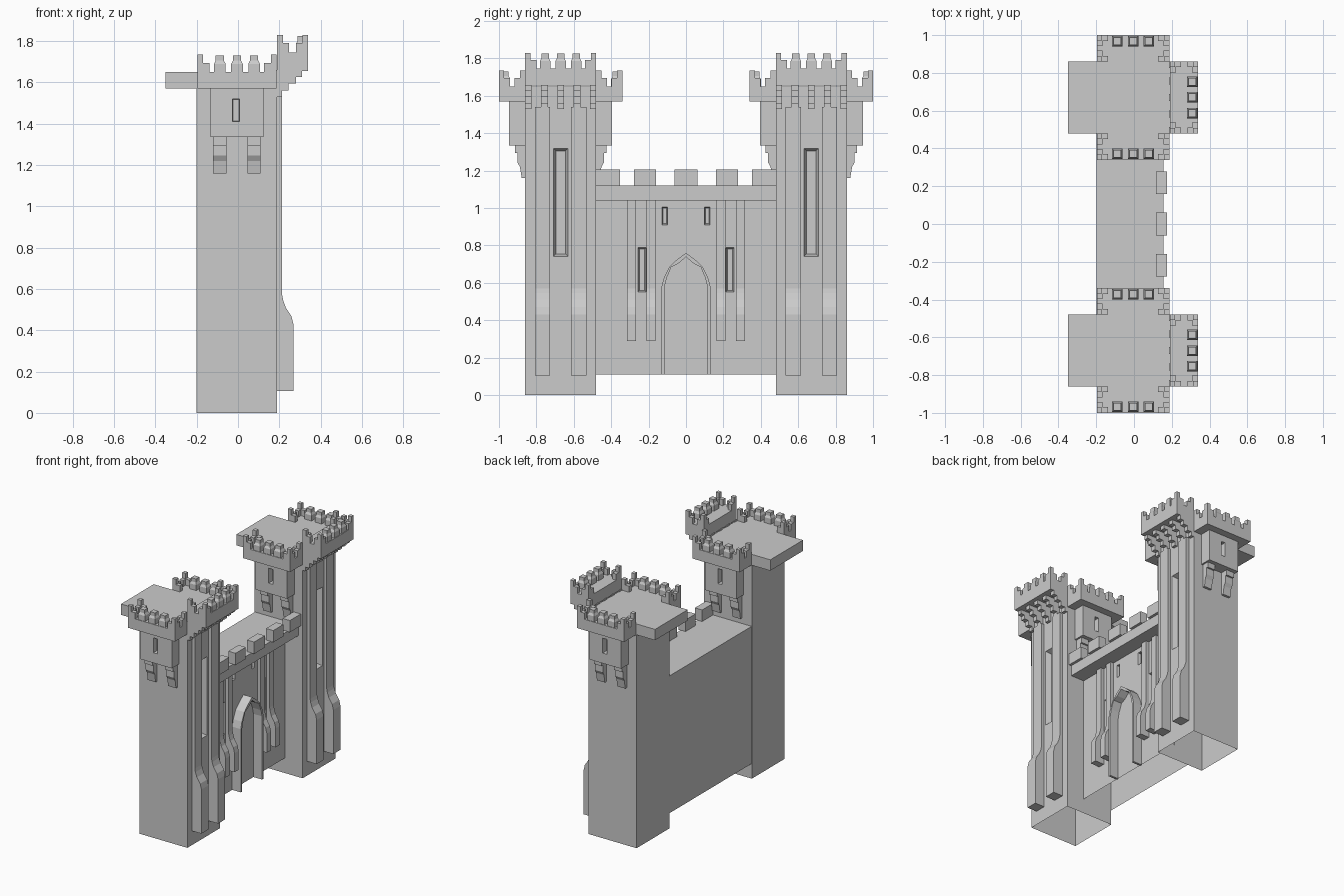
import bpy, bmesh
from math import pi
from mathutils import Matrix, Vector

if "Cube" in bpy.data.objects:
    bpy.data.objects.remove(bpy.data.objects["Cube"])

# Local frame of a wall face: u along the face, v outward, z up
def frame(x, y, angle):
    return Matrix.Translation((x, y, 0)) @ Matrix.Rotation(angle, 4, 'Z')

IDENT = Matrix.Identity(4)
EAST, NORTH, SOUTH = -pi / 2, 0.0, pi


def loft(bm, M, ring_a, ring_b):
    a = [bm.verts.new(M @ Vector(p)) for p in ring_a]
    b = [bm.verts.new(M @ Vector(p)) for p in ring_b]
    bm.faces.new(a)
    bm.faces.new(b)
    for i in range(len(a)):
        j = (i + 1) % len(a)
        bm.faces.new((a[i], a[j], b[j], b[i]))


def box(bm, M, u0, u1, v0, v1, z0, z1, inset=0.0):
    i = inset
    loft(bm, M, [(u0, v0, z0), (u1, v0, z0), (u1, v1, z0), (u0, v1, z0)],
         [(u0 + i, v0 + i, z1), (u1 - i, v0 + i, z1), (u1 - i, v1 - i, z1), (u0 + i, v1 - i, z1)])


def prism(bm, M, u0, u1, profile):
    loft(bm, M, [(u0, v, z) for v, z in profile], [(u1, v, z) for v, z in profile])


def pocket(bm, M, half, z0, z1, depth, rim):
    def rect(v, r):
        return [(-half + r, v, z0 + r), (half - r, v, z0 + r), (half - r, v, z1 - r), (-half + r, v, z1 - r)]
    loft(bm, M, rect(0.002, 0), rect(-depth, rim))


def finish(bm, name):
    bmesh.ops.recalc_face_normals(bm, faces=bm.faces[:])
    me = bpy.data.meshes.new(name)
    bm.to_mesh(me)
    bm.free()
    ob = bpy.data.objects.new(name, me)
    bpy.context.collection.objects.link(ob)
    return ob


def carve(ob, cutter_bm):
    cutter = finish(cutter_bm, "cutter")
    cutter.hide_render = True
    mod = ob.modifiers.new("openings", 'BOOLEAN')
    mod.operation, mod.solver, mod.object = 'DIFFERENCE', 'EXACT', cutter
    bpy.context.view_layer.objects.active = ob
    bpy.ops.object.modifier_apply(modifier=mod.name)
    bpy.data.objects.remove(cutter)


def open_bottom(ob):
    bm = bmesh.new()
    bm.from_mesh(ob.data)
    low = min(v.co.z for v in bm.verts)
    bottom = [f for f in bm.faces if all(abs(v.co.z - low) < 1e-4 for v in f.verts)]
    bmesh.ops.delete(bm, geom=bottom, context='FACES_ONLY')
    bm.to_mesh(ob.data)
    bm.free()


# Projecting battlement: slab, three tapered merlons, four stepped corners
def crown(name, M, half, depth, z0, z1):
    bm = bmesh.new()
    box(bm, M, -half, half, 0, depth, z0, z1)
    for k in (-1, 0, 1):
        c, v = k * 0.083, depth - 0.032
        box(bm, M, c - .028, c + .028, v - .028, v + .028, z1, z1 + .04)
        box(bm, M, c - .028, c + .028, v - .028, v + .028, z1 + .04, z1 + .055, .008)
        box(bm, M, c - .02, c + .02, v - .02, v + .02, z1 + .055, z1 + .08)
    for s in (-1, 1):
        for v, d in ((0, 1), (depth, -1)):
            def corner(a, b, h):
                us, vs = sorted((s * half, s * (half - a))), sorted((v, v + d * b))
                box(bm, M, *us, *vs, z1, z1 + h)
            corner(.06, .03, .045)
            corner(.03, .058, .045)
            corner(.028, .028, .085)
    return finish(bm, name)


# Buttress with a flared foot
def buttress(name, M, u, half, foot, top, thin, thick):
    bm = bmesh.new()
    mid = (thin + thick) / 2
    prism(bm, M, u - half, u + half, [
        (-.005, foot), (thick, foot), (thick, .43), (thick - .01, .47),
        (mid - .01, .51), (thin + .005, .545), (thin, .57), (thin, top), (-.005, top)])
    return finish(bm, name)


CX, HALF = -0.005, 0.192
for side, cy in (("left", -0.67), ("right", 0.67)):
    # Tower shaft with tall front window
    bm = bmesh.new()
    box(bm, IDENT, CX - .195, .19, cy - .19, cy + .19, 0, 1.57)
    shaft = finish(bm, side + "_tower_shaft")
    front = frame(.19, cy, EAST)
    cut = bmesh.new()
    pocket(cut, front, .04, .74, 1.32, .04, .015)
    carve(shaft, cut)
    open_bottom(shaft)

    # Roof platform
    bm = bmesh.new()
    box(bm, IDENT, -.35, .19, cy - .19, cy + .19, 1.57, 1.65)
    finish(bm, side + "_roof_platform")

    # Front crown on rows of stepped corbels
    crown(side + "_front_crown", front, .19, .15, 1.655, 1.745)
    bm = bmesh.new()
    steps = [(-.005, 1.53), (.022, 1.53), (.022, 1.56), (.055, 1.56), (.055, 1.595),
             (.09, 1.595), (.09, 1.625), (.12, 1.625), (.12, 1.66), (-.005, 1.66)]
    for k in range(-2, 3):
        c = k * .087
        prism(bm, front, max(c - .018, -.19), min(c + .018, .19), steps)
    finish(bm, side + "_front_corbels")

    # Tower buttresses
    for k in (-1, 1):
        buttress(side + "_tower_buttress", front, k * .097, .041, .105, 1.54, .024, .078)

    # Side turrets with slit, crown and brackets
    for face, sgn, ang in (("outer_a", 1, NORTH), ("outer_b", -1, SOUTH)):
        M = frame(CX, cy + sgn * .19, ang)
        bm = bmesh.new()
        box(bm, M, -.128, .128, -.01, .085, 1.335, 1.575)
        turret = finish(bm, f"{side}_turret_{face}")
        cut = bmesh.new()
        bmM = M @ Matrix.Translation((0.005, .085, 0))
        pocket(cut, bmM, .017, 1.41, 1.52, .04, .002)
        carve(turret, cut)
        crown(f"{side}_turret_crown_{face}", M, HALF, .14, 1.57, 1.65)
        bm = bmesh.new()
        for k in (-1, 1):
            prism(bm, M, k * .083 - .032, k * .083 + .032, [
                (-.005, 1.16), (.018, 1.16), (.028, 1.22), (.042, 1.245),
                (.042, 1.295), (.055, 1.295), (.055, 1.34), (-.005, 1.34)])
        finish(bm, f"{side}_turret_brackets_{face}")

# Gate wall with windows and arrow slits
WALL = .045
bm = bmesh.new()
box(bm, IDENT, -.198, WALL, -.482, .482, .11, 1.12)
wall = finish(bm, "gate_wall")
cut = bmesh.new()
for s in (-1, 1):
    pocket(cut, frame(WALL, s * .235, EAST), .023, .55, .79, .035, .01)
    pocket(cut, frame(WALL, s * .113, EAST), .015, .91, 1.005, .035, .006)
carve(wall, cut)
open_bottom(wall)

# Overhanging parapet and its merlons
bm = bmesh.new()
box(bm, IDENT, WALL - .005, .155, -.482, .482, 1.04, 1.12)
finish(bm, "gate_parapet")
bm = bmesh.new()
for y0, y1 in ((-.48, -.353), (-.278, -.16), (-.062, .062), (.16, .278), (.353, .48)):
    box(bm, IDENT, .116, .175, y0, y1, 1.118, 1.205)
finish(bm, "gate_merlons")

# Gate buttresses
gate = frame(WALL, 0, EAST)
for s in (-1, 1):
    for y in (.291, .188):
        buttress("gate_buttress", gate, s * y, .024, .29, 1.045, .025, .075)

# Pointed arch surround of the gate
def arch(half, apex):
    right = [(half, .11), (half, .575), (half * .9, .625), (half * .68, .685), (half * .36, apex - .035)]
    return right + [(0, apex)] + [(-u, z) for u, z in reversed(right)]

bm = bmesh.new()
rings = []
for (uo, zo), (ui, zi) in zip(arch(.132, .76), arch(.115, .738)):
    rings.append([bm.verts.new(gate @ Vector(p)) for p in (
        (uo, -.004, zo), (uo, .07, zo), (ui, .07, zi), (ui, -.004, zi))])
for a, b in zip(rings, rings[1:]):
    for i in range(4):
        j = (i + 1) % 4
        bm.faces.new((a[i], a[j], b[j], b[i]))
bm.faces.new(rings[0])
bm.faces.new(rings[-1])
finish(bm, "gate_arch")
